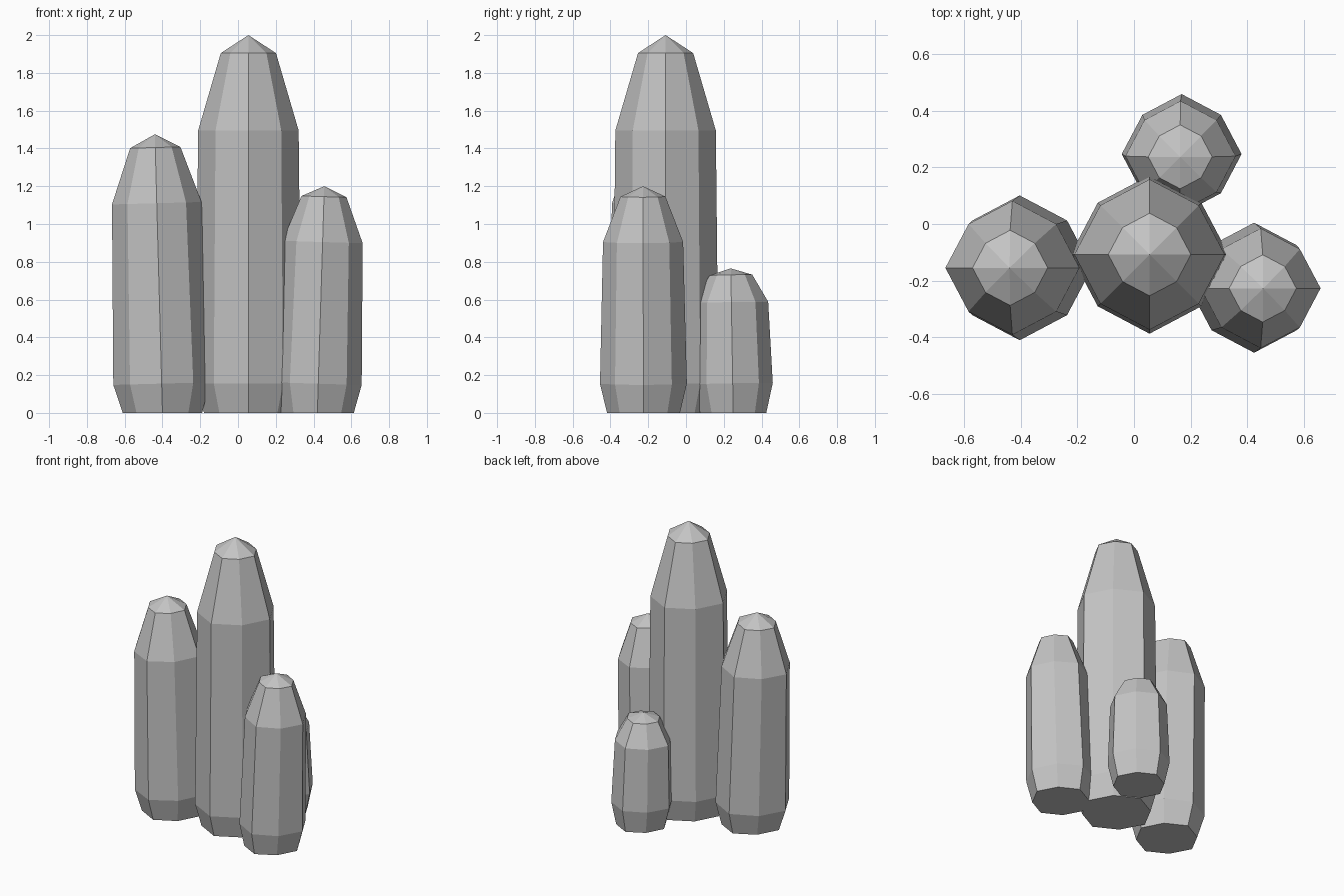
import bpy
import bmesh
from math import cos, sin, pi

cube = bpy.data.objects.get("Cube")
if cube:
    bpy.data.objects.remove(cube, do_unlink=True)

# Single stone colour
COLOUR = (0.55, 0.55, 0.55, 1.0)
stone = bpy.data.materials.new("grey_crystal")
stone.use_nodes = True
stone.diffuse_color = COLOUR
stone.node_tree.nodes["Principled BSDF"].inputs["Base Color"].default_value = COLOUR

SIDES = 8
CORNER = 0.925  # diagonal corners sit slightly inside the main ones


def crystal(name, base, tip, rings):
    """Eight-sided shaft leaning from base to tip; rings are (height, radius)."""
    bm = bmesh.new()
    lean_x = (tip[0] - base[0]) / tip[2]
    lean_y = (tip[1] - base[1]) / tip[2]
    loops = []
    for z, r in rings:
        loop = []
        for i in range(SIDES):
            a = 2 * pi * i / SIDES
            k = r * (CORNER if i % 2 else 1.0)
            dx, dy = k * cos(a), k * sin(a)
            # Rings above the ground tilt with the shaft
            dz = -(dx * lean_x + dy * lean_y) if z > 0 else 0.0
            loop.append(bm.verts.new((base[0] + lean_x * z + dx,
                                      base[1] + lean_y * z + dy, z + dz)))
        loops.append(loop)
    apex = bm.verts.new(tip)
    bm.faces.new(loops[0][::-1])
    for i in range(SIDES):
        j = (i + 1) % SIDES
        for low, high in zip(loops, loops[1:]):
            bm.faces.new((low[i], low[j], high[j], high[i]))
        bm.faces.new((loops[-1][i], loops[-1][j], apex))
    bmesh.ops.recalc_face_normals(bm, faces=bm.faces)
    mesh = bpy.data.meshes.new(name)
    bm.to_mesh(mesh)
    bm.free()
    mesh.materials.append(stone)
    obj = bpy.data.objects.new(name, mesh)
    bpy.context.collection.objects.link(obj)
    return obj


# Tall central crystal
crystal("centre_crystal", (0.055, -0.108), (0.055, -0.108, 2.0),
        [(0, 0.235), (0.155, 0.28), (1.495, 0.266), (1.905, 0.146)])
# Medium crystal on the model's right
crystal("right_crystal", (-0.40, -0.155), (-0.44, -0.155, 1.475),
        [(0, 0.21), (0.155, 0.256), (1.11, 0.237), (1.405, 0.133)])
# Shorter crystal on the model's left
crystal("left_crystal", (0.42, -0.225), (0.457, -0.228, 1.2),
        [(0, 0.193), (0.155, 0.23), (0.905, 0.212), (1.145, 0.119)])
# Small crystal at the back
crystal("back_crystal", (0.17, 0.25), (0.163, 0.237, 0.765),
        [(0, 0.175), (0.155, 0.212), (0.585, 0.195), (0.73, 0.113)])
